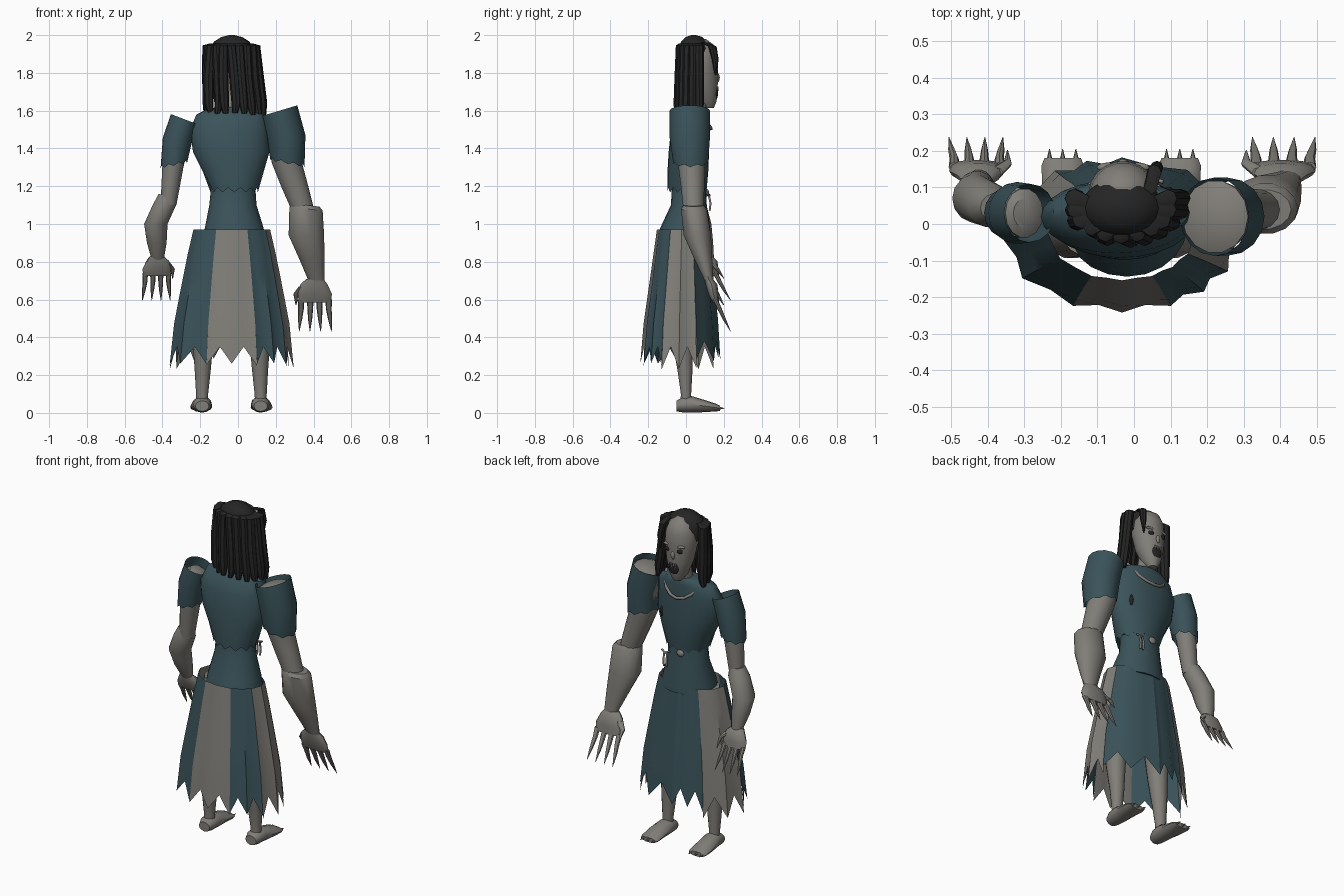
import bpy, bmesh, math, random
from mathutils import Vector

random.seed(4)
cube = bpy.data.objects.get("Cube")
if cube:
    bpy.data.objects.remove(cube)


def material(name, rgb):
    m = bpy.data.materials.new(name)
    m.use_nodes = True
    m.diffuse_color = (*rgb, 1)
    m.node_tree.nodes["Principled BSDF"].inputs["Base Color"].default_value = (*rgb, 1)
    return m


SKIN = material("ashen grey", (0.22, 0.21, 0.19))
TEAL = material("dark teal cloth", (0.042, 0.086, 0.102))
BLACK = material("charcoal hair", (0.018, 0.018, 0.018))
parts = []


def finish(name, bm, mat):
    bmesh.ops.recalc_face_normals(bm, faces=bm.faces)
    mesh = bpy.data.meshes.new(name)
    bm.to_mesh(mesh)
    bm.free()
    mesh.materials.append(mat)
    ob = bpy.data.objects.new(name, mesh)
    bpy.context.collection.objects.link(ob)
    parts.append(ob)


def loft(name, rings, mat, sides=14, caps=True, along_y=False, ragged=0):
    """Rings are (x, y, z, half width, half depth, optional tilt)."""
    bm = bmesh.new()
    loops = []
    for r, ring in enumerate(rings):
        x, y, z, u, v = ring[:5]
        tilt = ring[5] if len(ring) > 5 else 0
        loop = []
        for i in range(sides):
            a = math.tau * i / sides
            du, dv = u * math.cos(a), v * math.sin(a)
            co = Vector((x + du, y, z + dv) if along_y else (x + du, y + dv, z + tilt * du))
            if ragged and r == len(rings) - 1:
                co.z += ragged * (i % 2 - 0.5)
            loop.append(bm.verts.new(co))
        loops.append(loop)
    for a, b in zip(loops, loops[1:]):
        for i in range(sides):
            j = (i + 1) % sides
            bm.faces.new((a[i], a[j], b[j], b[i]))
    if caps:
        bm.faces.new(loops[0])
        bm.faces.new(loops[-1])
    finish(name, bm, mat)


def blob(name, at, size, mat):
    bm = bmesh.new()
    bmesh.ops.create_uvsphere(bm, u_segments=12, v_segments=8, radius=1)
    for v in bm.verts:
        v.co = Vector(at) + Vector(c * s for c, s in zip(v.co, size))
    finish(name, bm, mat)


def tube(name, points, radius, mat):
    """Thin round cord following the points."""
    curve = bpy.data.curves.new(name, "CURVE")
    curve.dimensions = "3D"
    curve.bevel_depth = radius
    curve.bevel_resolution = 1
    curve.use_fill_caps = True
    line = curve.splines.new("POLY")
    line.points.add(len(points) - 1)
    for p, co in zip(line.points, points):
        p.co = (*co, 1)
    curve.materials.append(mat)
    bpy.context.collection.objects.link(bpy.data.objects.new(name, curve))


# Tunic and waistband
loft("tunic", [(-.03, .06, 1.62, .07, .05), (-.03, .05, 1.61, .13, .065),
               (-.035, .035, 1.58, .185, .083), (-.048, .02, 1.5, .206, .1),
               (-.036, .015, 1.38, .202, .107), (-.025, .01, 1.28, .162, .108),
               (-.02, .005, 1.18, .125, .103)], TEAL, 24, ragged=.025)
loft("waistband", [(-.025, .015, 1.22, .115, .088), (-.027, .015, 1.1, .125, .095),
                   (-.02, -.004, .98, .155, .132), (-.02, -.007, .93, .165, .137)], TEAL, 20)


# Skirt panels, measured in degrees from the back
def panel(name, start, end, mat, lift=0):
    cols, rows = 4, 5
    bm = bmesh.new()
    grid = []
    for r in range(rows + 1):
        t = r / rows
        row = []
        for c in range(cols + 1):
            a = math.radians(start + (end - start) * c / cols)
            pleat = 1 + (.04 if c % 2 == 0 else -.04) * (.4 + .6 * t)
            rx, ry = (.2 + .116 * t ** .9) * pleat, (.134 + .07 * t) * pleat
            z = .97 - (.62 - lift) * t
            if r == rows and c % 2 == 0:
                z -= random.uniform(.085, .125)
            row.append(bm.verts.new((-.033 + rx * math.sin(a), -.018 - .012 * t - ry * math.cos(a), z)))
        grid.append(row)
    for a, b in zip(grid, grid[1:]):
        for c in range(cols):
            bm.faces.new((a[c], a[c + 1], b[c + 1], b[c]))
    finish(name, bm, mat)


panel("skirt_back_panel", -24, 24, SKIN)
for side, label, rear, fore in ((1, "left", 62, 114), (-1, "right", 88, 146)):
    panel(f"skirt_rear_{label}_panel", side * 24, side * rear, TEAL)
    panel(f"skirt_side_{label}_panel", side * rear, side * fore, SKIN)
    panel(f"skirt_fore_{label}_panel", side * fore, side * 180, TEAL, .03)

# Legs and clawed feet
for side, label in ((1, "left"), (-1, "right")):
    def X(d):
        return -.035 + side * d
    loft(f"{label}_leg", [(X(.09), .0, .95, .08, .09), (X(.14), -.02, .6, .07, .075),
                          (X(.15), -.018, .38, .055, .056), (X(.152), -.005, .22, .042, .04),
                          (X(.155), 0, .1, .032, .028), (X(.155), 0, .05, .03, .03)], SKIN)
    loft(f"{label}_foot", [(X(.155), -.05, .036, .036, .028), (X(.155), -.02, .043, .048, .04),
                           (X(.155), .03, .045, .052, .044), (X(.16), .1, .036, .056, .032),
                           (X(.16), .16, .028, .058, .02), (X(.16), .18, .024, .05, .014)],
         SKIN, 12, along_y=True)
    for i in (-1, 0, 1):
        loft(f"{label}_toe_claw", [(X(.16 + i * .036), .165, .026, .011, .012),
                                   (X(.16 + i * .036), .205, .024, .001, .001)], SKIN, 6, along_y=True)


# Hand with four clawed fingers and a thumb
def hand(label, x, z, s, side):
    loft(f"{label}_hand", [(x, .12, z + .13 * s, .045 * s, .022), (x - side * .005, .135, z + .1 * s, .072 * s, .032),
                           (x, .145, z + .05 * s, .09 * s, .028), (x, .158, z + .005, .086 * s, .018)], SKIN)
    for i in range(4):
        fx = x + side * (i - 1.5) * .049 * s
        spread = side * (i - 1.2) * .008
        loft(f"{label}_finger", [(fx, .155, z + .02, .018 * s, .014), (fx, .178, z - .03 * s, .015 * s, .012),
                                 (fx + spread / 2, .203, z - .085 * s, .011 * s, .009),
                                 (fx + spread, .237, z - .15 * s, .001, .001)], SKIN, 8)
    loft(f"{label}_thumb", [(x - side * .06 * s, .14, z + .09 * s, .025 * s, .016),
                            (x - side * .1 * s, .165, z + .05 * s, .014 * s, .012),
                            (x - side * .1 * s, .2, z - .01 * s, .002, .002)], SKIN, 8)


# Left arm (larger and hanging lower)
loft("left_upper_arm", [(.22, .02, 1.59, .05, .06, .3), (.222, .02, 1.57, .09, .1, .3),
                        (.26, .03, 1.32, .08, .074), (.3, .035, 1.2, .072, .064),
                        (.345, .04, 1.07, .06, .055)], SKIN)
loft("left_forearm", [(.355, .04, 1.1, .075, .055, -.1), (.36, .042, 1.08, .088, .07, -.1),
                      (.362, .06, .94, .094, .074), (.39, .09, .82, .068, .05),
                      (.415, .122, .7, .042, .024)], SKIN)
loft("left_sleeve", [(.22, .02, 1.6, .094, .107, .3), (.255, .02, 1.46, .102, .107, .1),
                     (.262, .025, 1.325, .09, .092, -.2)], TEAL, 16, False, ragged=.014)
hand("left", .407, .58, 1, 1)

# Right arm
loft("right_upper_arm", [(-.3, .03, 1.53, .03, .04, -.38), (-.3, .03, 1.51, .052, .068, -.38),
                         (-.345, .035, 1.3, .056, .055), (-.368, .04, 1.1, .042, .042)], SKIN)
loft("right_forearm", [(-.375, .045, 1.15, .045, .04, -.2), (-.39, .05, 1.1, .062, .06),
                       (-.435, .07, 1.0, .062, .066), (-.43, .095, .9, .052, .05),
                       (-.425, .125, .81, .032, .024)], SKIN)
loft("right_sleeve", [(-.285, .03, 1.555, .07, .08, -.38), (-.32, .03, 1.45, .078, .085, -.1),
                      (-.34, .03, 1.315, .07, .072, .2)], TEAL, 16, False, ragged=.014)
hand("right", -.43, .72, .84, -1)

# Neck, head and face
loft("neck", [(-.03, .06, 1.58, .055, .05), (-.03, .08, 1.72, .045, .045)], SKIN)
loft("head", [(-.03, .12, 1.615, .025, .028), (-.03, .11, 1.65, .05, .053),
              (-.03, .095, 1.73, .077, .074), (-.03, .085, 1.83, .094, .087),
              (-.03, .08, 1.9, .09, .087), (-.03, .078, 1.95, .068, .068),
              (-.03, .075, 1.98, .025, .03)], SKIN, 18)
blob("mouth", (-.03, .157, 1.7), (.034, .013, .045), BLACK)
blob("nose", (-.03, .163, 1.775), (.015, .016, .026), SKIN)
for side in (-1, 1):
    blob("eye", (-.03 + side * .038, .158, 1.805), (.02, .011, .014), BLACK)
    blob("brow", (-.03 + side * .04, .155, 1.832), (.032, .013, .009), SKIN)
for i in range(4):
    loft("tooth", [(-.048 + i * .012, .168, 1.728, .005, .005),
                   (-.048 + i * .012, .17, 1.705, .001, .001)], SKIN, 5)

# Receding hair cap, long matted locks and a short temple lock
loft("hair_cap", [(-.033, .045, 1.85, .1, .08), (-.033, .045, 1.93, .113, .08),
                  (-.033, .042, 1.965, .095, .07), (-.033, .042, 1.99, .055, .045),
                  (-.033, .042, 2.0, .015, .012)], BLACK, 18)
LOCKS = 11
for i in range(LOCKS):
    a = math.radians(174 + 192 * i / (LOCKS - 1))
    c, s = math.cos(a), math.sin(a)
    end = 1.56 + random.uniform(0, .03)
    w = random.uniform(.023, .028)
    drift = random.uniform(-.012, .012)
    loft("hair_lock", [(-.035 + .1 * c, .055 + .075 * s, 1.955, w * .7, w * .7),
                       (-.035 + .128 * c, .06 + .088 * s, 1.945, w, w),
                       (-.028 + .142 * c + drift, .06 + .095 * s, 1.78, w * 1.1, w),
                       (-.018 + .152 * c + drift, .06 + .1 * s, 1.64, w, w),
                       (-.016 + .152 * c, .06 + .11 * s, end, w * .55, w * .5)], BLACK, 8)
loft("temple_lock", [(.045, .1, 1.96, .018, .02), (.055, .14, 1.94, .02, .022),
                     (.063, .155, 1.87, .017, .018), (.06, .155, 1.79, .004, .004)], BLACK, 8)

# Necklace, belt plate, hanging charms and a tear in the cloth
angles = [math.pi * i / 8 for i in range(9)]
tube("necklace", [(-.03 + .12 * math.cos(a), .055 + .078 * math.sin(a),
                   1.625 - .12 * math.sin(a)) for a in angles], .009, SKIN)
blob("belt_plate", (-.04, .11, 1.165), (.024, .012, .02), SKIN)
tube("charm_cord", [(.03, .11, 1.16), (.05, .125, 1.15), (.08, .115, 1.16)], .006, SKIN)
for x in (.04, .06):
    tube("charm", [(x, .12, 1.155), (x, .13, 1.11), (x, .125, 1.07)], .006, SKIN)
blob("cloth_tear", (.095, .09, 1.38), (.012, .012, .035), BLACK)

bpy.ops.object.select_all(action="DESELECT")
for ob in parts:
    ob.select_set(True)
bpy.context.view_layer.objects.active = parts[0]
bpy.ops.object.shade_smooth_by_angle(angle=math.radians(38))
